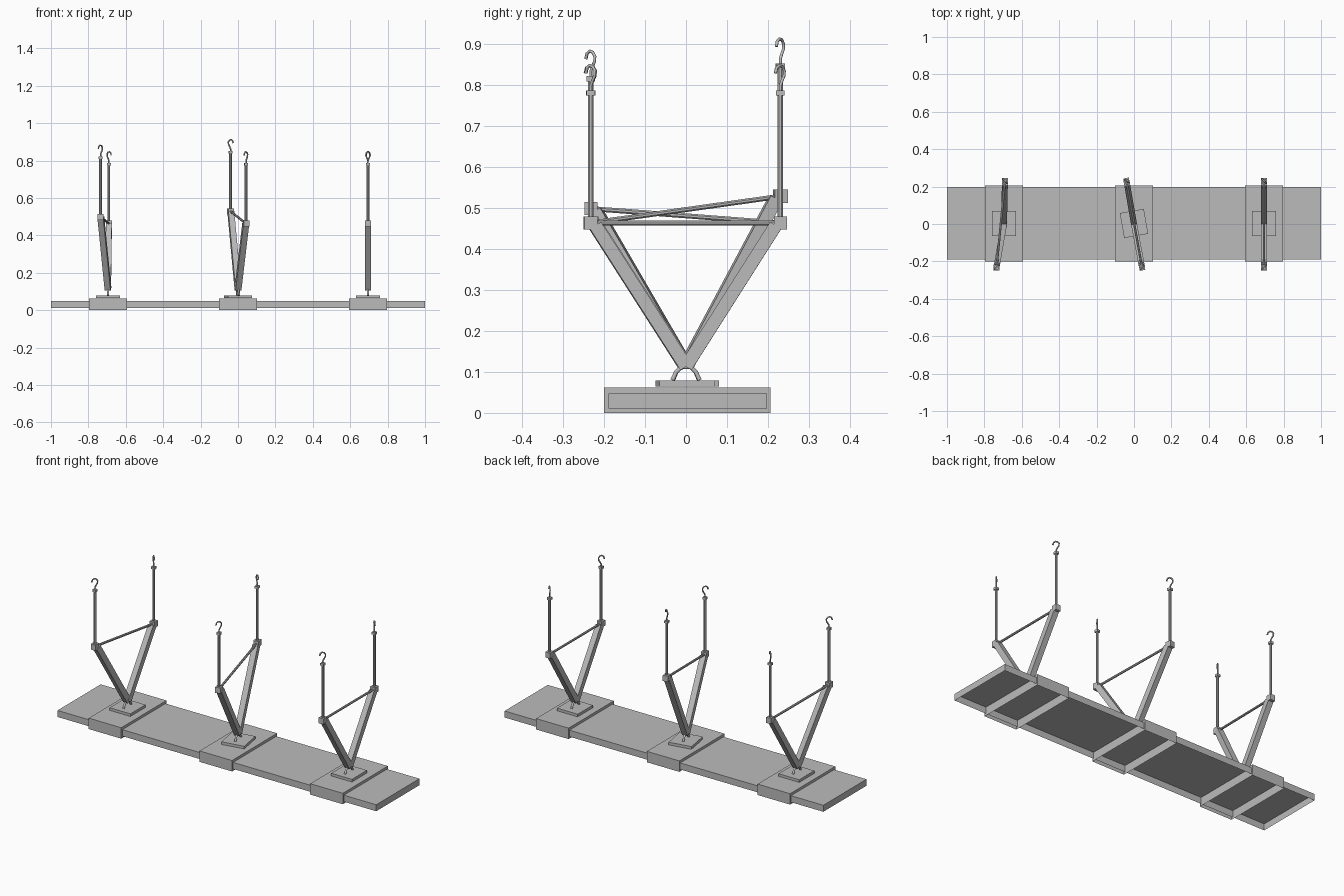
import bpy, bmesh, math
from mathutils import Vector, Matrix

if "Cube" in bpy.data.objects:
    bpy.data.objects.remove(bpy.data.objects["Cube"], do_unlink=True)

grey = bpy.data.materials.new("plain grey")
grey.use_nodes = True
GREY = (0.5, 0.5, 0.5, 1)
grey.diffuse_color = GREY
grey.node_tree.nodes["Principled BSDF"].inputs["Base Color"].default_value = GREY


def add(name, data):
    ob = bpy.data.objects.new(name, data)
    bpy.context.collection.objects.link(ob)
    data.materials.append(grey)
    return ob


def finish(name, bm):
    mesh = bpy.data.meshes.new(name)
    bm.to_mesh(mesh)
    bm.free()
    return add(name, mesh)


def box(name, centre, size, turn=0.0, open_bottom=False):
    bm = bmesh.new()
    m = Matrix.Translation(centre) @ Matrix.Rotation(turn, 4, "Z") @ Matrix.Diagonal((*size, 1))
    bmesh.ops.create_cube(bm, size=1, matrix=m)
    bm.normal_update()
    if open_bottom:
        under = [f for f in bm.faces if f.normal.z < -0.9]
        bmesh.ops.delete(bm, geom=under, context="FACES_ONLY")
    return finish(name, bm)


def bar(name, a, b, radius, sides):
    """Straight prism between two points."""
    a, b = Vector(a), Vector(b)
    d = b - a
    bm = bmesh.new()
    spin = Matrix.Rotation(math.pi / sides, 4, "Z")
    # keep one flat side square to the plane the bar leans in
    side = d.cross(Vector((0, 0, 1)))
    side = side.normalized() if side.length > 1e-5 else Vector((1, 0, 0))
    z = d.normalized()
    rot = Matrix((side, z.cross(side), z)).transposed().to_4x4()
    m = Matrix.Translation((a + b) / 2) @ rot @ spin
    bmesh.ops.create_cone(bm, cap_ends=True, segments=sides, radius1=radius,
                          radius2=radius, depth=d.length, matrix=m)
    return finish(name, bm)


def wire(name, points, radius):
    """Bent round bar through a list of points."""
    cu = bpy.data.curves.new(name, "CURVE")
    cu.dimensions = "3D"
    cu.bevel_depth = radius
    cu.bevel_resolution = 1
    cu.use_fill_caps = True
    sp = cu.splines.new("POLY")
    sp.points.add(len(points) - 1)
    for p, co in zip(sp.points, points):
        p.co = (*co, 1)
    return add(name, cu)


HOOK = [(0, 0), (0, 0.018), (-0.006, 0.03), (-0.013, 0.042), (-0.014, 0.054),
        (-0.007, 0.064), (0.004, 0.067), (0.013, 0.061), (0.017, 0.048)]
ARCH = [(-0.033, 0.08), (-0.024, 0.1), (-0.011, 0.112), (0.011, 0.112),
        (0.024, 0.1), (0.033, 0.08)]


def post(label, joint, base, hook_angle, turn):
    """Leaning arm, corner block, upright rod and hook on one side."""
    x, y, z = joint
    j = Vector(joint)
    root = Vector((base, 0, 0.113))
    inset = Vector((base - x, -y, 0)) * 0.05
    bar(label + "_arm", root, j + inset - Vector((0, 0, 0.006)), 0.0225, 4)
    box(label + "_corner_block", joint, (0.03, 0.032, 0.032), turn)
    top = z + 0.317
    bar(label + "_rod", joint, (x, y, top), 0.0075, 8)
    box(label + "_rod_cap", (x, y, top), (0.02, 0.02, 0.013), turn)
    c, s = math.cos(hook_angle), math.sin(hook_angle)
    wire(label + "_hook", [(x + u * c, y + u * s, top + v) for u, v in HOOK], 0.004)


# Long deck tray, open underneath
box("deck", (0, 0.004, 0.029), (2, 0.387, 0.037), 0, True)

# Each frame: name, base x, plate turn, front joint, back joint
frames = [
    ("right", -0.695, 0.0, (-0.735, -0.232, 0.498), (-0.69, 0.23, 0.463)),
    ("middle", 0.0, math.radians(10), (0.043, -0.232, 0.463), (-0.04, 0.23, 0.528)),
    ("left", 0.695, 0.0, (0.695, -0.232, 0.463), (0.695, 0.23, 0.463)),
]
for name, base, turn, front, back in frames:
    # Collar around the deck and the mounting plate on it
    box(name + "_collar", (base, 0.003, 0.031), (0.204, 0.405, 0.062), 0, True)
    box(name + "_plate", (base, 0.003, 0.072), (0.13, 0.135, 0.015), turn)
    c, s = math.cos(turn), math.sin(turn)
    wire(name + "_arch", [(base - u * s, u * c, v) for u, v in ARCH], 0.006)
    # Two posts and the tie rod between them
    post(name + "_front", front, base, math.radians(-135) + turn, turn)
    post(name + "_back", back, base, math.radians(-45) + turn, turn)
    bar(name + "_tie_rod", front, back, 0.0065, 8)
